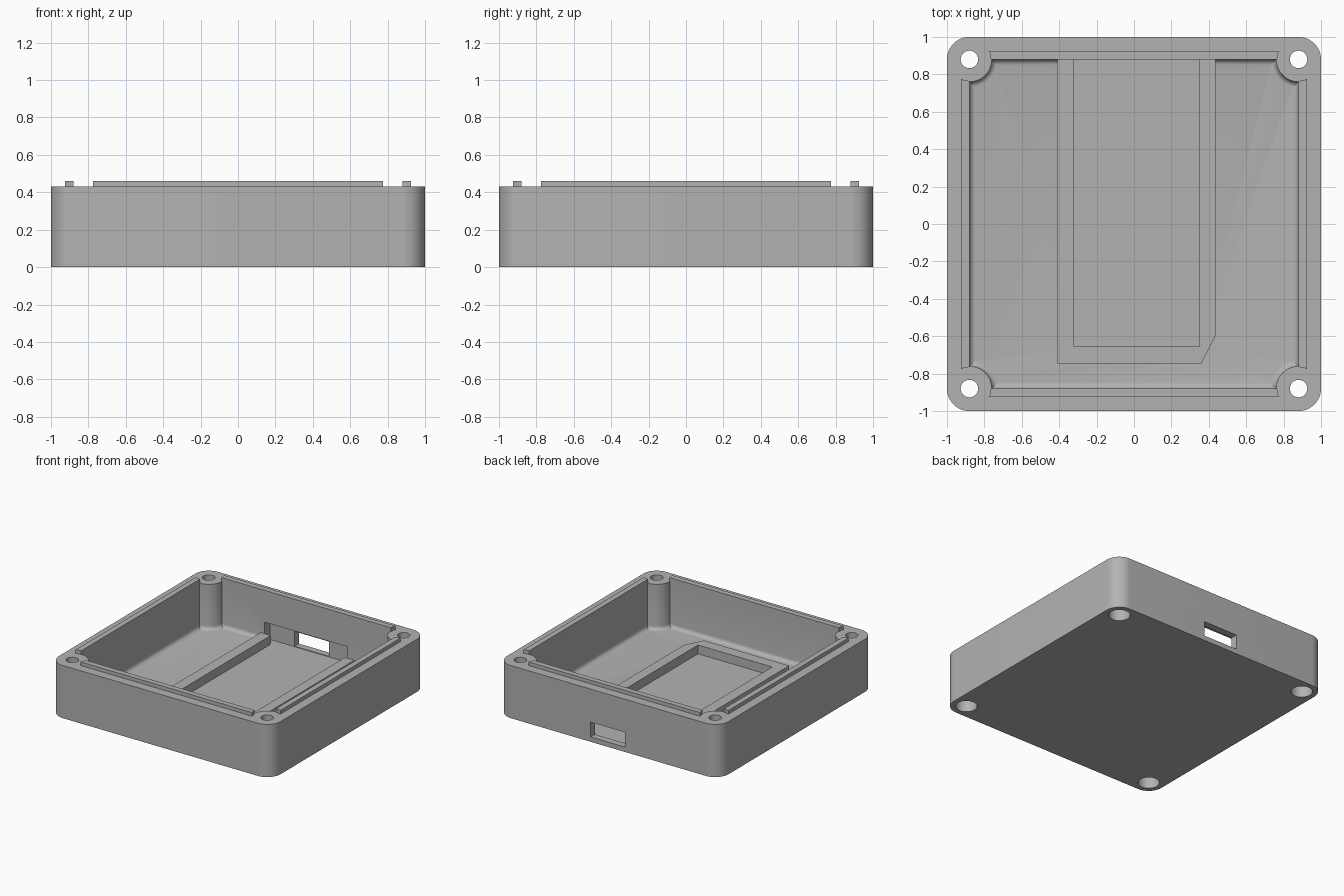
import bpy, bmesh
from math import sin, cos, pi, radians

cube = bpy.data.objects.get("Cube")
if cube:
    bpy.data.objects.remove(cube, do_unlink=True)

grey = bpy.data.materials.new("plain_grey")
grey.use_nodes = True
colour = (0.45, 0.45, 0.45, 1)
grey.diffuse_color = colour
grey.node_tree.nodes["Principled BSDF"].inputs["Base Color"].default_value = colour

TOP, LIP_TOP = 0.43, 0.46      # rim and lip heights
WALL, BOSS_R = 0.88, 0.12      # inner wall / screw centre, boss radius
FLOOR, POCKET, FRAME = 0.06, 0.035, 0.107


def arc(cx, cy, r, a0, a1, n):
    step = radians(a1 - a0) / n
    return [(cx + r * cos(radians(a0) + i * step),
             cy + r * sin(radians(a0) + i * step)) for i in range(n + 1)]


def four_corners(pts):
    """Repeat an outline piece around z in quarter turns."""
    out = []
    for _ in range(4):
        out += pts
        pts = [(-y, x) for x, y in pts]
    return out


def prism(name, pts, z0, z1, fillet=0):
    """Extrude an outline upward, optionally rounding its bottom edge."""
    bm = bmesh.new()
    base = bm.faces.new([bm.verts.new((x, y, z0)) for x, y in pts])
    new = bmesh.ops.extrude_face_region(bm, geom=[base])["geom"]
    for v in new:
        if isinstance(v, bmesh.types.BMVert):
            v.co.z = z1
    bmesh.ops.recalc_face_normals(bm, faces=bm.faces)
    if fillet:
        edges = [e for e in bm.edges if all(v.co.z < z0 + 1e-4 for v in e.verts)]
        bmesh.ops.bevel(bm, geom=edges, offset=fillet, segments=5,
                        profile=0.5, affect='EDGES')
    mesh = bpy.data.meshes.new(name)
    bm.to_mesh(mesh)
    bm.free()
    mesh.materials.append(grey)
    ob = bpy.data.objects.new(name, mesh)
    bpy.context.collection.objects.link(ob)
    return ob


def rect(x0, x1, y0, y1):
    return [(x0, y0), (x1, y0), (x1, y1), (x0, y1)]


def activate(ob):
    bpy.ops.object.select_all(action='DESELECT')
    ob.select_set(True)
    bpy.context.view_layer.objects.active = ob


def cut(target, cutter):
    cutter.hide_render = True
    mod = target.modifiers.new("cut", 'BOOLEAN')
    mod.operation, mod.solver, mod.object = 'DIFFERENCE', 'EXACT', cutter
    activate(target)
    bpy.ops.object.modifier_apply(modifier=mod.name)
    bpy.data.objects.remove(cutter, do_unlink=True)


# Outer shell with rounded vertical corners
case = prism("case_body", four_corners(arc(WALL, WALL, 0.12, 0, 90, 12)), 0, TOP)

# Hollow that leaves round bosses in the corners
cut(case, prism("cavity", four_corners(arc(WALL, WALL, BOSS_R, 270, 180, 12)),
                FLOOR, TOP + 0.1, fillet=0.03))

# Board pocket, inner port recess and port opening in the back wall
cut(case, prism("pocket", rect(-0.32, 0.35, -0.655, 0.885), POCKET, 0.15))
cut(case, prism("recess", rect(-0.375, 0.37, 0.87, 0.945), POCKET, 0.2))
cut(case, prism("port", rect(-0.15, 0.16, 0.9, 1.1), 0.04, 0.16))

# Screw holes with wide counterbores from below
for sx in (-1, 1):
    for sy in (-1, 1):
        x, y = sx * WALL, sy * WALL
        cut(case, prism("hole", arc(x, y, 0.047, 0, 345, 23), -0.1, TOP + 0.1))
        cut(case, prism("counterbore", arc(x, y, 0.08, 0, 348.75, 31), -0.1, 0.2))

# Raised frame around the pocket, one corner clipped
frame = prism("pocket_frame",
              [(-0.41, 0.88), (-0.41, -0.745), (0.36, -0.745), (0.435, -0.6),
               (0.435, 0.88), (0.35, 0.88), (0.35, -0.655), (-0.32, -0.655),
               (-0.32, 0.88)], FLOOR - 0.01, FRAME)

# Locating lips on the rim, ends curved around the bosses
half = [(0.765, 0.88), (0.768, 0.903), (0.775, 0.925)]
pts = half + [(-x, y) for x, y in reversed(half)]
parts = [case, frame]
for side in ("back", "right", "front", "left"):
    parts.append(prism(side + "_lip", pts, TOP, LIP_TOP))
    pts = [(y, -x) for x, y in pts]

for ob in parts:
    activate(ob)
    bpy.ops.object.shade_smooth_by_angle(angle=radians(30))
